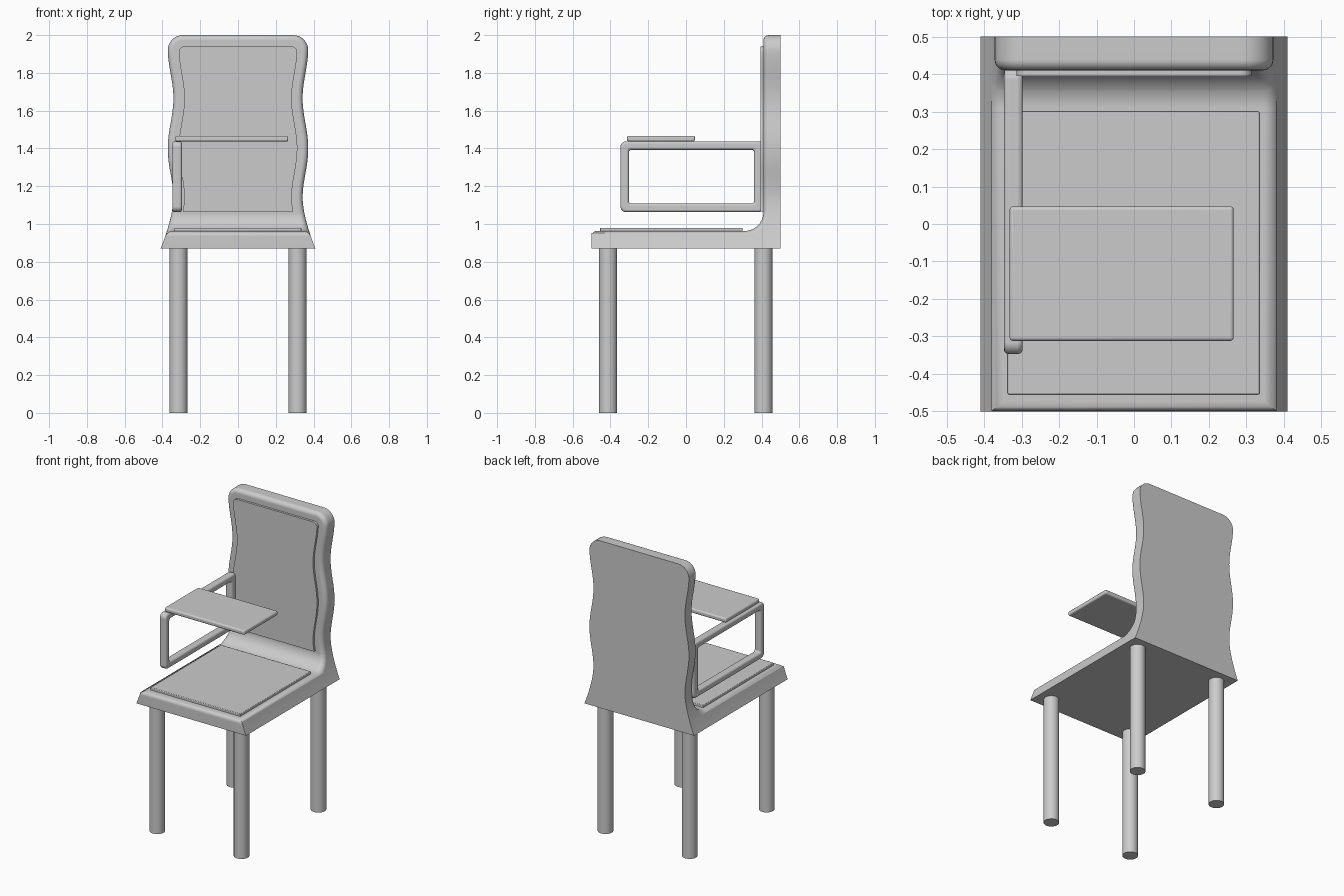
import bpy
import bmesh
from math import cos, sin, pi, radians

cube = bpy.data.objects.get("Cube")
if cube:
    bpy.data.objects.remove(cube, do_unlink=True)

grey = bpy.data.materials.new("plain_grey")
grey.use_nodes = True
colour = (0.6, 0.6, 0.6, 1)
grey.diffuse_color = colour
grey.node_tree.nodes["Principled BSDF"].inputs["Base Color"].default_value = colour


def finish(name, bm):
    """Turn a bmesh into a named object."""
    bmesh.ops.recalc_face_normals(bm, faces=bm.faces)
    mesh = bpy.data.meshes.new(name)
    bm.to_mesh(mesh)
    bm.free()
    mesh.materials.append(grey)
    ob = bpy.data.objects.new(name, mesh)
    bpy.context.collection.objects.link(ob)
    return ob


def smooth(ob):
    bpy.ops.object.select_all(action='DESELECT')
    ob.select_set(True)
    bpy.context.view_layer.objects.active = ob
    bpy.ops.object.shade_smooth_by_angle(angle=radians(35))


def soften(ob, width, segments=3):
    """Round the sharp edges with a bevel."""
    smooth(ob)
    bev = ob.modifiers.new("soft_edges", 'BEVEL')
    bev.width = width
    bev.segments = segments
    bev.limit_method = 'ANGLE'
    bev.angle_limit = radians(50)
    ob.modifiers.new("even_normals", 'WEIGHTED_NORMAL').keep_sharp = True


def prism(name, points, axis, start, end):
    """Extrude a flat outline along x, y or z."""
    place = {'x': lambda u, v, d: (d, u, v),
             'y': lambda u, v, d: (u, d, v),
             'z': lambda u, v, d: (u, v, d)}[axis]
    bm = bmesh.new()
    a, b = ([bm.verts.new(place(u, v, d)) for u, v in points] for d in (start, end))
    bm.faces.new(a)
    bm.faces.new(b)
    for i in range(len(a)):
        bm.faces.new((a[i - 1], a[i], b[i], b[i - 1]))
    return finish(name, bm)


def arc(cx, cy, r, a0, a1, n=8):
    angles = [radians(a0 + (a1 - a0) * i / n) for i in range(n + 1)]
    return [(cx + r * cos(a), cy + r * sin(a)) for a in angles]


def rounded_rect(x0, x1, y0, y1, r):
    return (arc(x1 - r, y0 + r, r, -90, 0) + arc(x1 - r, y1 - r, r, 0, 90)
            + arc(x0 + r, y1 - r, r, 90, 180) + arc(x0 + r, y0 + r, r, 180, 270))


def half_width(z):
    """Wavy back that flares out towards the seat."""
    if z < 1.135:
        return 0.342 + 0.068 * ((1.135 - z) / 0.265) ** 1.6
    return 0.357 + 0.015 * cos(2 * pi * (z - 1.4) / 0.53)


def wavy_outline(bottom, top, inset, r, steps):
    shoulder = top - r
    heights = [bottom + (shoulder - bottom) * i / steps for i in range(steps)]
    right = [(half_width(z) - inset, z) for z in heights]
    right += arc(half_width(shoulder) - inset - r, shoulder, r, 0, 90)
    return right + [(-x, z) for x, z in reversed(right)]


# Seat and back in one shell: side profile cut by the wavy front outline
side = [(-0.5, 0.87), (0.5, 0.87), (0.5, 2.1), (0.41, 2.1)]
side += arc(0.31, 1.063, 0.1, 0, -90, 10) + [(-0.5, 0.963)]
shell = prism("seat_and_back", side, 'x', -0.6, 0.6)
cutter = prism("outline_cutter", wavy_outline(0.8, 2.0, 0, 0.08, 44), 'y', -0.6, 0.6)
cutter.hide_render = True
cut = shell.modifiers.new("outline", 'BOOLEAN')
cut.operation = 'INTERSECT'
cut.solver = 'EXACT'
cut.object = cutter
bpy.context.view_layer.objects.active = shell
bpy.ops.object.modifier_apply(modifier=cut.name)
bpy.data.objects.remove(cutter, do_unlink=True)

# Round only the upper and front rim, leaving back and underside crisp
bm = bmesh.new()
bm.from_mesh(shell.data)
bmesh.ops.remove_doubles(bm, verts=bm.verts, dist=0.0005)
rim = [e for e in bm.edges
       if len(e.link_faces) == 2 and e.calc_face_angle(0) > radians(40)
       and all(v.co.z > 0.955 and v.co.y < 0.49 for v in e.verts)]
bmesh.ops.bevel(bm, geom=rim, offset=0.028, segments=5, profile=0.5,
                affect='EDGES', clamp_overlap=False)
bm.to_mesh(shell.data)
bm.free()
smooth(shell)
shell.modifiers.new("even_normals", 'WEIGHTED_NORMAL').keep_sharp = True

# Thin pads on the back and the seat
back_pad = prism("back_pad", wavy_outline(1.065, 1.94, 0.058, 0.03, 36), 'y', 0.395, 0.42)
smooth(back_pad)
seat_pad = prism("seat_pad", [(-0.337, -0.455), (0.335, -0.455), (0.335, 0.3), (-0.337, 0.3)],
                 'z', 0.95, 0.98)
soften(seat_pad, 0.004, 2)

# Armrest: closed frame on the right side
bm = bmesh.new()
loops = [[bm.verts.new((x, y, z)) for y, z in ring]
         for x, ring in ((-0.347, rounded_rect(-0.347, 0.415, 1.063, 1.438, 0.03)),
                         (-0.297, rounded_rect(-0.347, 0.415, 1.063, 1.438, 0.03)),
                         (-0.297, rounded_rect(-0.302, 0.36, 1.108, 1.393, 0.012)),
                         (-0.347, rounded_rect(-0.302, 0.36, 1.108, 1.393, 0.012)))]
for k in range(4):
    a, b = loops[k - 1], loops[k]
    for i in range(len(a)):
        bm.faces.new((a[i - 1], a[i], b[i], b[i - 1]))
soften(finish("armrest_frame", bm), 0.013)

# Writing board on the armrest
board = prism("writing_board", [(-0.332, -0.312), (0.266, -0.312), (0.266, 0.047), (-0.332, 0.047)],
              'z', 1.437, 1.467)
soften(board, 0.009)

# Four round legs
for side_name, x in (("right", -0.315), ("left", 0.315)):
    for end_name, y in (("front", -0.412), ("back", 0.41)):
        leg = prism(f"{end_name}_{side_name}_leg", arc(x, y, 0.048, 0, 348.75, 31), 'z', 0, 0.88)
        smooth(leg)
